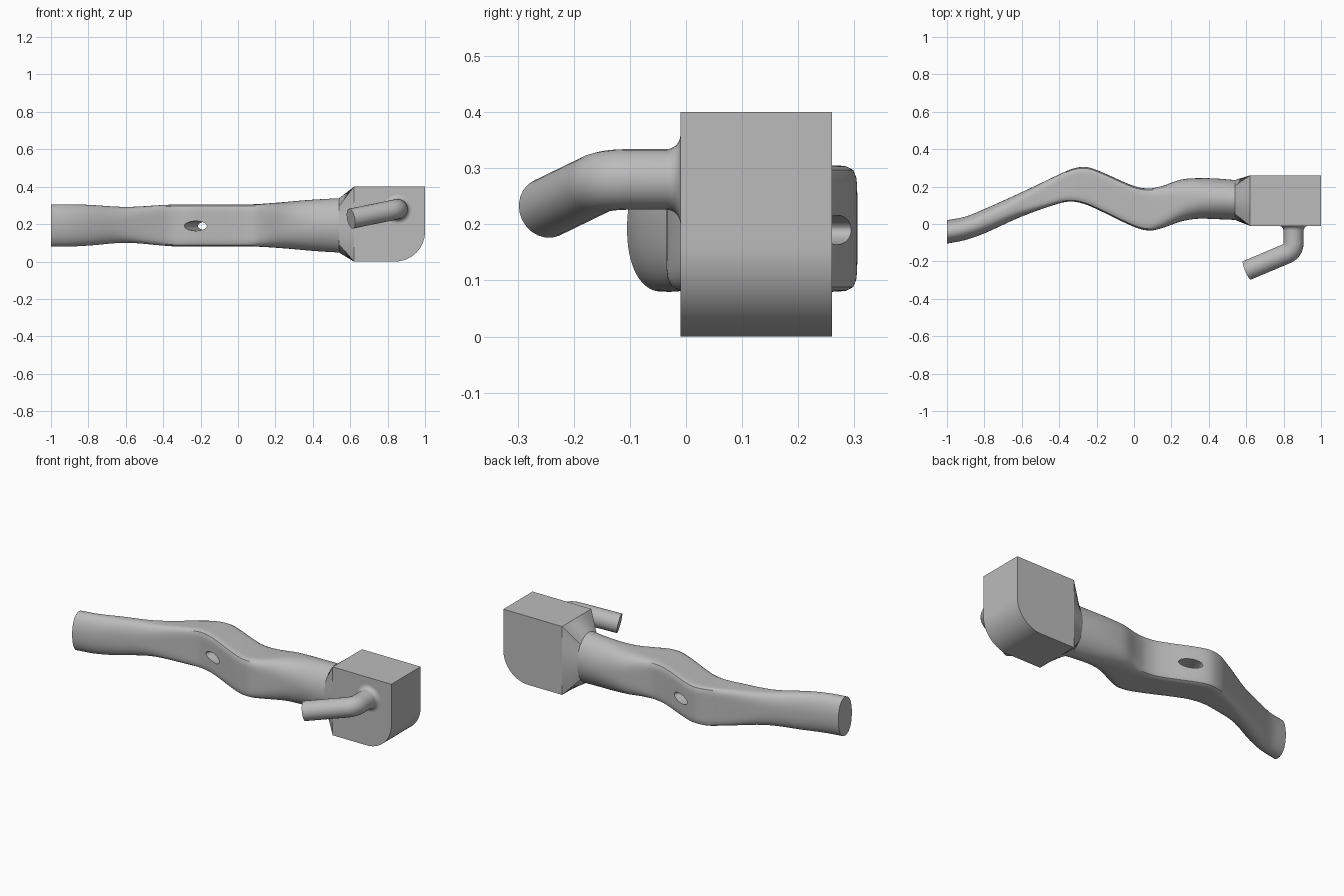
import bpy, bmesh, math
from mathutils import Vector

cube = bpy.data.objects.get("Cube")
if cube:
    bpy.data.objects.remove(cube, do_unlink=True)

grey = bpy.data.materials.new("plain grey")
grey.use_nodes = True
colour = (0.5, 0.5, 0.5, 1)
grey.diffuse_color = colour
grey.node_tree.nodes["Principled BSDF"].inputs["Base Color"].default_value = colour
SIDES = 64


def activate(obj):
    bpy.ops.object.select_all(action="DESELECT")
    obj.select_set(True)
    bpy.context.view_layer.objects.active = obj


def smooth(obj, degrees=30):
    activate(obj)
    bpy.ops.object.shade_smooth_by_angle(angle=math.radians(degrees))


def finish(name, bm):
    bmesh.ops.recalc_face_normals(bm, faces=bm.faces)
    mesh = bpy.data.meshes.new(name)
    bm.to_mesh(mesh)
    bm.free()
    mesh.materials.append(grey)
    obj = bpy.data.objects.new(name, mesh)
    bpy.context.collection.objects.link(obj)
    return obj


def section(station):
    """Superellipse across x, from (x, low y, high y, low z, high z, squareness)."""
    x, y0, y1, z0, z1, n = station
    points = []
    for i in range(SIDES):
        a = math.tau * i / SIDES
        c, s = math.cos(a), math.sin(a)
        r = (abs(c) ** n + abs(s) ** n) ** (-1 / n)
        points.append((x, (y0 + y1) / 2 + r * c * (y1 - y0) / 2,
                       (z0 + z1) / 2 + r * s * (z1 - z0) / 2))
    return points


def loft(name, stations):
    bm = bmesh.new()
    rings = [[bm.verts.new(p) for p in section(s)] for s in stations]
    for a, b in zip(rings, rings[1:]):
        for i in range(SIDES):
            j = (i + 1) % SIDES
            bm.faces.new((a[i], a[j], b[j], b[i]))
    bm.faces.new(rings[0])
    bm.faces.new(rings[-1])
    return finish(name, bm)


def refine(stations, steps):
    """Pass a smooth curve through the stations, allowing uneven spacing in x."""
    def slope(i, k):
        a, b = stations[max(i - 1, 0)], stations[min(i + 1, len(stations) - 1)]
        return (b[k] - a[k]) / (b[0] - a[0])

    result = []
    for i in range(len(stations) - 1):
        p, q = stations[i], stations[i + 1]
        h = q[0] - p[0]
        for t in (j / steps for j in range(steps)):
            row = [p[0] + h * t]
            for k in range(1, len(p)):
                row.append((1 + 2 * t) * (1 - t) ** 2 * p[k] + t * t * (3 - 2 * t) * q[k]
                           + h * t * (1 - t) * ((1 - t) * slope(i, k) - t * slope(i + 1, k)))
            result.append(row)
    return result + [list(stations[-1])]


# Wavy arm: oval at both ends, nearly square in the middle
arm_stations = [
    (-1, -.105, .02, .08, .305, 2.2),
    (-.9, -.085, .04, .08, .305, 2.2),
    (-.8, -.05, .08, .085, .303, 2.4),
    (-.6, .04, .17, .1, .292, 3),
    (-.4, .11, .265, .085, .302, 7),
    (-.33, .12, .295, .08, .305, 9),
    (-.26, .105, .305, .08, .305, 9),
    (-.19, .075, .285, .08, .305, 9),
    (0, -.015, .203, .08, .305, 9),
    (.08, -.035, .19, .08, .306, 8),
    (.15, -.022, .203, .077, .31, 5),
    (.25, .013, .237, .07, .318, 3),
    (.34, .028, .245, .062, .326, 2.3),
    (.44, .026, .243, .054, .333, 2),
    (.54, .022, .235, .048, .338, 2),
]
arm = loft("arm", refine(arm_stations, 6))

# Slanted oval hole through the arm
bm = bmesh.new()
bmesh.ops.create_cone(bm, cap_ends=True, segments=48, radius1=1, radius2=1, depth=1)
for v in bm.verts:
    u, w, d = v.co
    v.co = (-.19 + .07 * u + .2 * d, .18 + .5 * d, .19 + .026 * w)
cutter = finish("hole_cutter", bm)
cutter.hide_render = True
cut = arm.modifiers.new("hole", "BOOLEAN")
cut.operation = "DIFFERENCE"
cut.solver = "EXACT"
cut.object = cutter
activate(arm)
bpy.ops.object.modifier_apply(modifier=cut.name)
bpy.data.objects.remove(cutter, do_unlink=True)
smooth(arm)

# Collar widening from the round arm to the square block
collar = loft("collar", [arm_stations[-1], (.62, -.01, .26, 0, .4, 400)])
smooth(collar, 20)

# Block with one rounded lower corner
radius = .16
profile = [(.62, 0), (.62, .4), (1, .4)]
for i in range(25):
    a = -math.pi / 2 * i / 24
    profile.append((1 - radius + radius * math.cos(a), radius + radius * math.sin(a)))
bm = bmesh.new()
face = bm.faces.new([bm.verts.new((x, -.01, z)) for x, z in profile])
moved = bmesh.ops.extrude_face_region(bm, geom=[face])["geom"]
bmesh.ops.translate(bm, vec=(0, .27, 0),
                    verts=[v for v in moved if isinstance(v, bmesh.types.BMVert)])
smooth(finish("block", bm))

# Bent handle, flared where it meets the block
root, bend, tip = Vector((.853, -.01, .28)), Vector((.853, -.143, .28)), Vector((.604, -.248, .229))
thickness, fillet = .054, .025
path = []
for i in range(9):
    a = math.pi / 2 * i / 8
    path.append((root - Vector((0, fillet * (1 - math.cos(a)), 0)),
                 thickness + fillet * (1 - math.sin(a))))
start = bend + (root - bend).normalized() * .045
end = bend + (tip - bend).normalized() * .045
for i in range(17):
    t = i / 16
    path.append((start * (1 - t) ** 2 + bend * 2 * t * (1 - t) + end * t * t, thickness))
path.append((tip, thickness))

curve = bpy.data.curves.new("handle", "CURVE")
curve.dimensions = "3D"
curve.bevel_depth = 1
curve.bevel_resolution = 10
curve.use_fill_caps = True
spline = curve.splines.new("POLY")
spline.points.add(len(path) - 1)
for point, (co, r) in zip(spline.points, path):
    point.co = (*co, 1)
    point.radius = r
curve.materials.append(grey)
handle = bpy.data.objects.new("handle", curve)
bpy.context.collection.objects.link(handle)
activate(handle)
bpy.ops.object.convert(target="MESH")
smooth(bpy.context.object)
